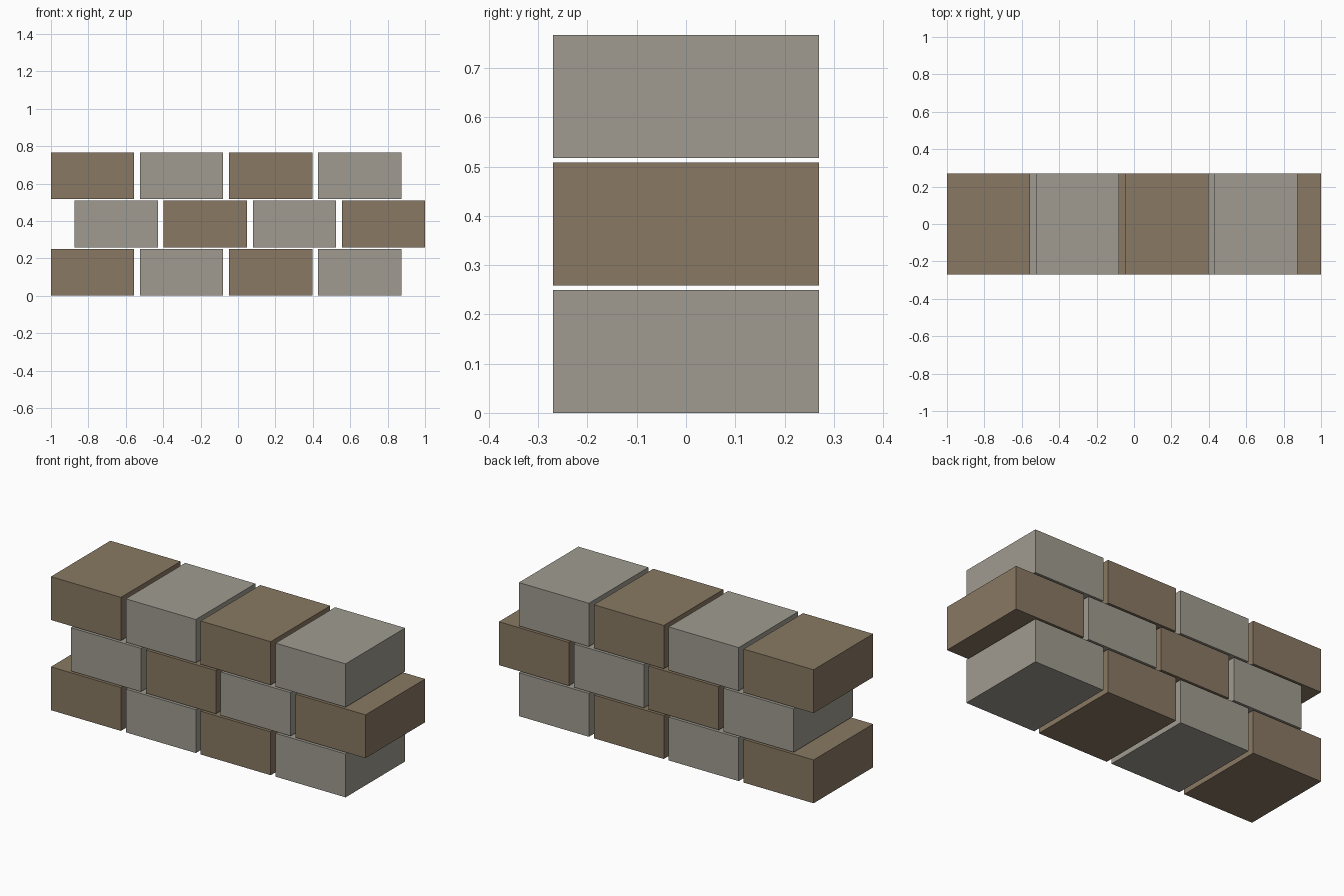
import bpy

if "Cube" in bpy.data.objects:
    bpy.data.objects.remove(bpy.data.objects["Cube"])

W, D, H = 0.445, 0.54, 0.249          # brick size
PITCH_X, PITCH_Z, SHIFT = 0.476, 0.259, 0.127


def material(name, color):
    m = bpy.data.materials.new(name)
    m.diffuse_color = (*color, 1)
    m.use_nodes = True
    m.node_tree.nodes["Principled BSDF"].inputs["Base Color"].default_value = m.diffuse_color
    return m


brown = material("brown_stone", (0.25, 0.19, 0.125))
grey = material("grey_stone", (0.35, 0.33, 0.28))


def brick(name, x, z, mat):
    bpy.ops.mesh.primitive_cube_add(size=1, location=(x, 0, z))
    ob = bpy.context.object
    ob.name = name
    ob.scale = (W, D, H)
    bpy.ops.object.transform_apply(location=False, rotation=False, scale=True)
    ob.data.materials.append(mat)


# Three courses of four bricks, the middle course shifted sideways
for row in range(3):
    for col in range(4):
        x = -1 + W / 2 + col * PITCH_X + (row % 2) * SHIFT
        z = H / 2 + row * PITCH_Z
        brick(f"brick_row{row + 1}_{col + 1}", x, z,
              grey if (row + col) % 2 else brown)
